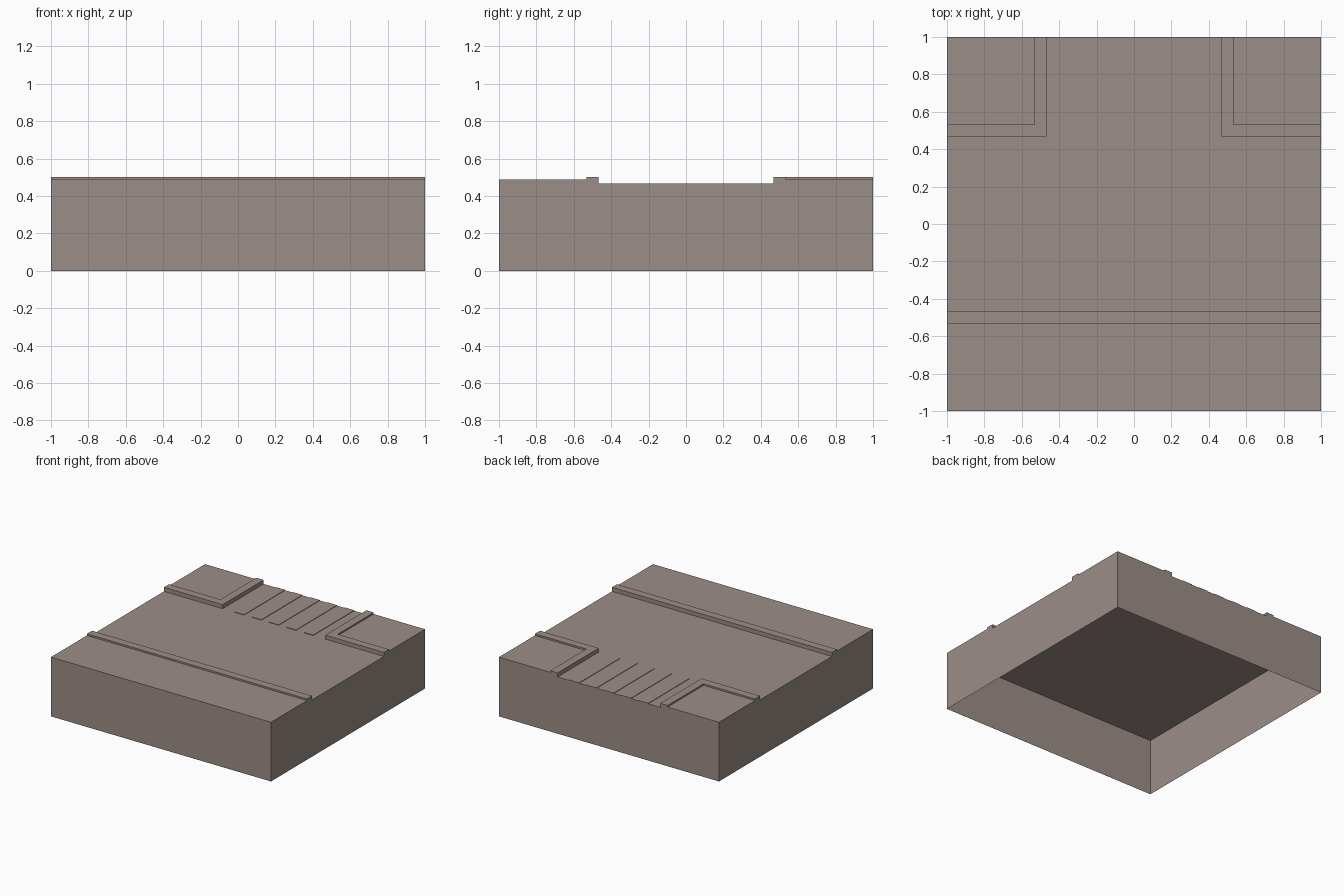
import bpy, bmesh

if "Cube" in bpy.data.objects:
    bpy.data.objects.remove(bpy.data.objects["Cube"])

# One flat grey-brown colour
stone = bpy.data.materials.new("grey_brown_stone")
stone.diffuse_color = (0.33, 0.27, 0.242, 1)
stone.use_nodes = True
stone.node_tree.nodes["Principled BSDF"].inputs["Base Color"].default_value = stone.diffuse_color

ROAD, WALK, CURB = 0.4667, 0.4867, 0.5    # heights
IN, OUT = 0.4667, 0.5333                  # curb edges


def prism(name, outline, z0, z1):
    """Extrude a counter-clockwise outline upward; underside left open."""
    bm = bmesh.new()
    low = [bm.verts.new((x, y, z0)) for x, y in outline]
    top = [bm.verts.new((x, y, z1)) for x, y in outline]
    bm.faces.new(top)
    n = len(outline)
    for i in range(n):
        j = (i + 1) % n
        bm.faces.new((low[i], low[j], top[j], top[i]))
    mesh = bpy.data.meshes.new(name)
    bm.to_mesh(mesh)
    bm.free()
    mesh.materials.append(stone)
    obj = bpy.data.objects.new(name, mesh)
    bpy.context.collection.objects.link(obj)
    return obj


def rect(x0, x1, y0, y1):
    return [(x0, y0), (x1, y0), (x1, y1), (x0, y1)]


# Hollow base block whose top is the road
prism("road_base", rect(-1, 1, -1, 1), 0, ROAD)

# Straight front pavement and its curb
prism("front_pavement", rect(-1, 1, -1, -OUT), ROAD, WALK)
prism("front_curb", rect(-1, 1, -OUT, -IN), ROAD, CURB)

# Back corner pavements with L-shaped curbs
corner = [(IN, IN), (1, IN), (1, OUT), (OUT, OUT), (OUT, 1), (IN, 1)]
for side, s in (("right", 1), ("left", -1)):
    pad = [(s * x, y) for x, y in rect(OUT, 1, OUT, 1)][::s]
    curb = [(s * x, y) for x, y in corner][::s]
    prism(f"back_{side}_pavement", pad, ROAD, WALK)
    prism(f"back_{side}_curb", curb, ROAD, CURB)

# Crossing stripes on the back road arm
for i in range(5):
    x = (i - 2) * 0.157
    prism(f"crossing_stripe_{i + 1}", rect(x - 0.043, x + 0.043, IN, 1),
          ROAD, ROAD + 0.004)
